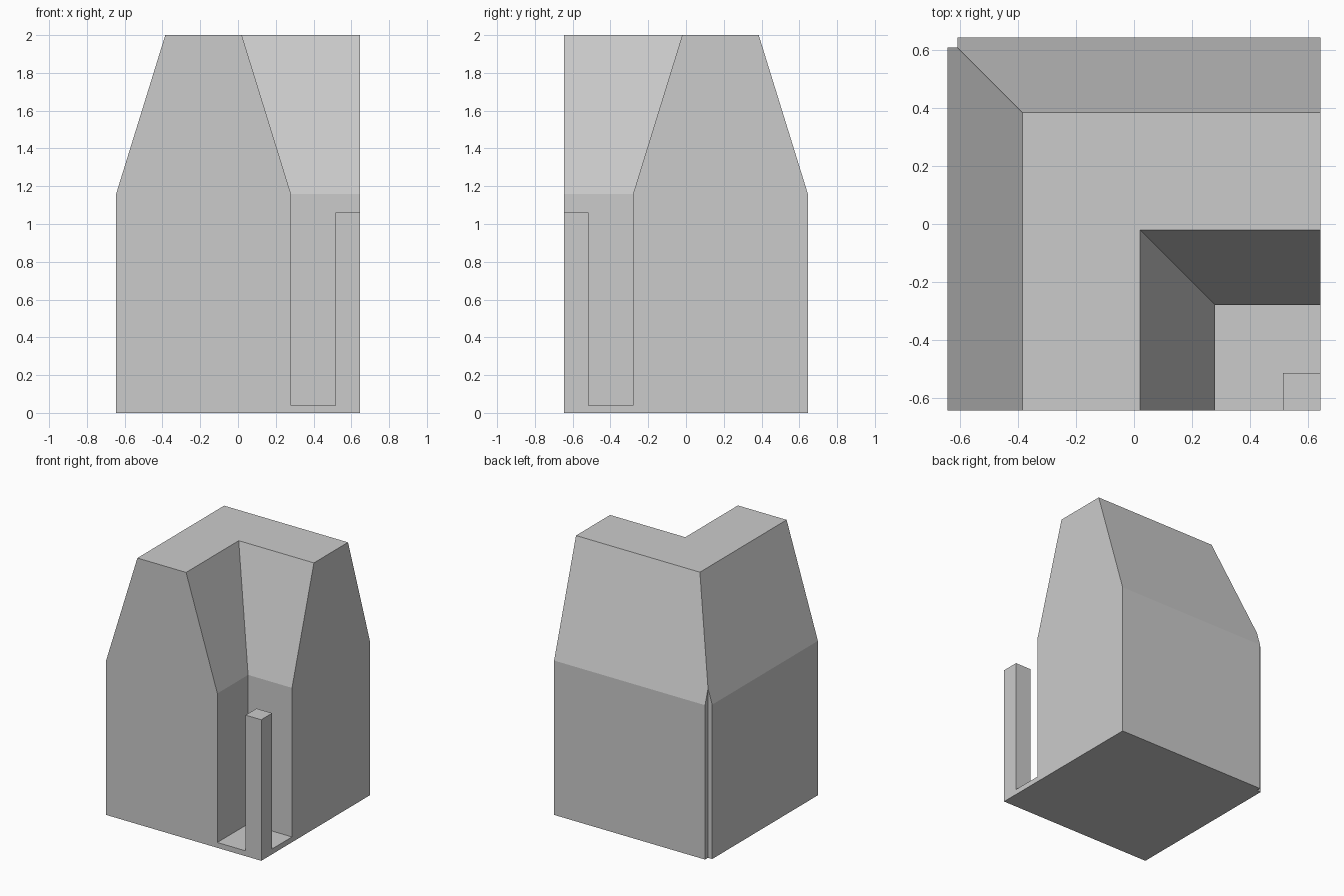
import bpy
import bmesh
from math import radians

cube = bpy.data.objects.get("Cube")
if cube:
    bpy.data.objects.remove(cube, do_unlink=True)

HALF = 0.645      # half width of the square footprint
INNER = 0.28      # inner wall of the corner court
LEAN = 0.26       # inward slope of every roof side
EAVES, TOP = 1.16, 2.0
FLOOR, POST_TOP = 0.04, 1.06
POST, NOTCH = 0.13, 0.035

grey = bpy.data.materials.new("plain grey")
grey.use_nodes = True
grey.diffuse_color = (0.6, 0.6, 0.6, 1)
grey.node_tree.nodes["Principled BSDF"].inputs["Base Color"].default_value = (0.6, 0.6, 0.6, 1)


def finish(name, bm):
    bmesh.ops.recalc_face_normals(bm, faces=bm.faces)
    mesh = bpy.data.meshes.new(name)
    bm.to_mesh(mesh)
    bm.free()
    mesh.materials.append(grey)
    obj = bpy.data.objects.new(name, mesh)
    bpy.context.collection.objects.link(obj)
    return obj


def loft(name, levels):
    """Skin a stack of matching outlines, given as (outline, z)."""
    bm = bmesh.new()
    rings = [[bm.verts.new((x, y, z)) for x, y in outline] for outline, z in levels]
    for low, high in zip(rings, rings[1:]):
        for i in range(len(low)):
            j = (i + 1) % len(low)
            bm.faces.new((low[i], low[j], high[j], high[i]))
    bm.faces.new(rings[0][::-1])
    bm.faces.new(rings[-1])
    return finish(name, bm)


def box(name, x0, x1, y0, y1, z0, z1):
    outline = [(x0, y0), (x1, y0), (x1, y1), (x0, y1)]
    return loft(name, [(outline, z0), (outline, z1)])


def l_shape(shift):
    """L outline whose outer and inner sides move together by shift."""
    o, i = HALF - shift, INNER - shift
    return [(-o, -HALF), (i, -HALF), (i, -i), (HALF, -i), (HALF, o), (-o, o)]


def combine(target, other, operation):
    mod = target.modifiers.new(operation.lower(), 'BOOLEAN')
    mod.operation, mod.solver, mod.object = operation, 'EXACT', other
    bpy.context.view_layer.update()
    graph = bpy.context.evaluated_depsgraph_get()
    mesh = bpy.data.meshes.new_from_object(target.evaluated_get(graph))
    target.modifiers.clear()
    target.data = mesh
    bpy.data.objects.remove(other, do_unlink=True)


# L-shaped building with tapering roof
building = loft("building", [(l_shape(0), 0), (l_shape(0), EAVES), (l_shape(LEAN), TOP)])

# Court floor and corner post, joined to the building
combine(building, box("court_floor", INNER, HALF, -HALF, -INNER, 0, FLOOR), 'UNION')
edge = HALF - POST
combine(building, box("corner_post", edge, HALF, -HALF, -edge, 0, POST_TOP), 'UNION')

# Narrow upright notch in the outer back corner
inset = HALF - NOTCH
combine(building, box("notch_cutter", -1, -inset, inset, 1, -1, TOP + 1), 'DIFFERENCE')

# Merge coplanar faces into clean flat sides
bm = bmesh.new()
bm.from_mesh(building.data)
bmesh.ops.remove_doubles(bm, verts=bm.verts, dist=0.0001)
bmesh.ops.dissolve_limit(bm, angle_limit=radians(1), verts=bm.verts, edges=bm.edges)
bm.to_mesh(building.data)
bm.free()
